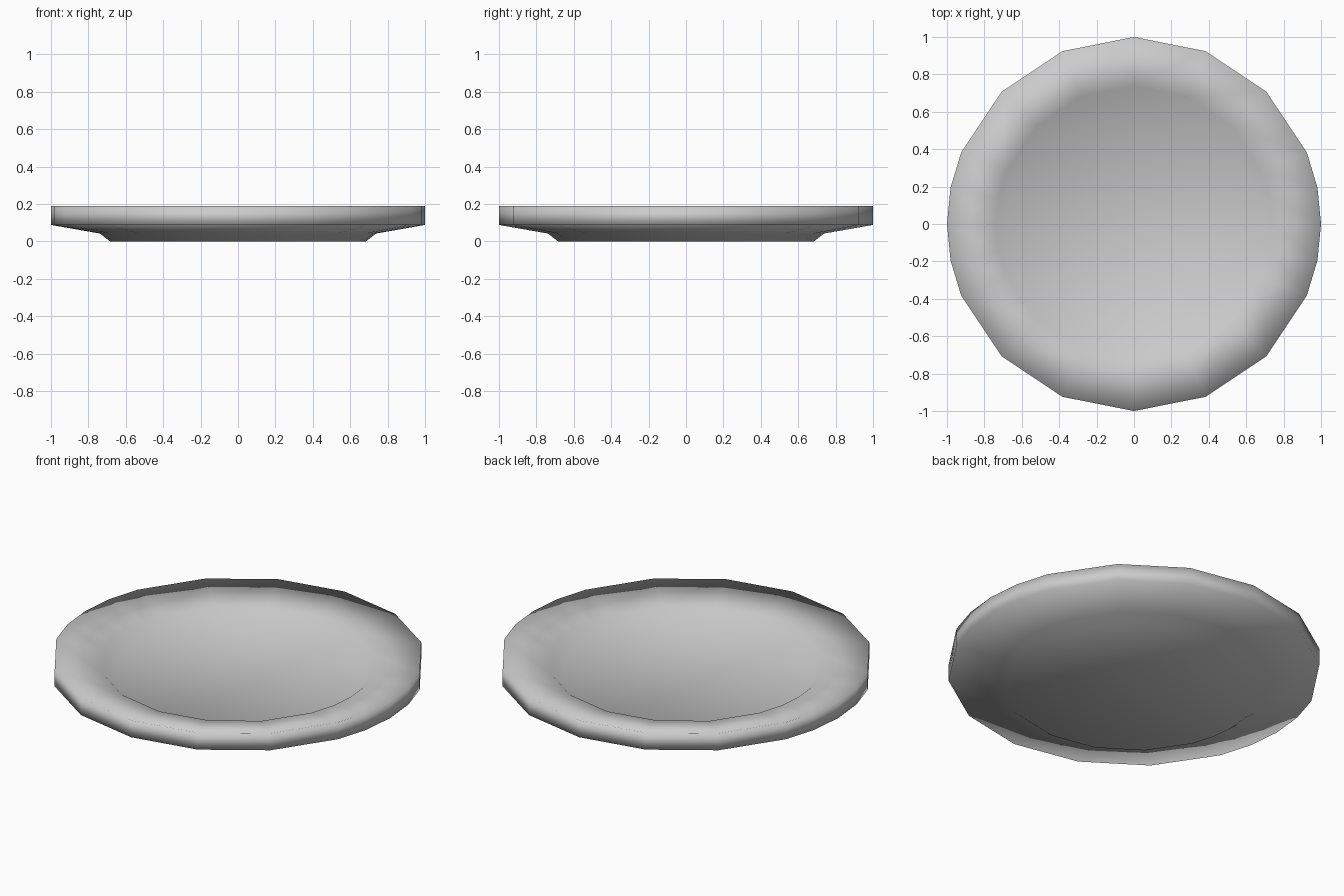
import bpy, bmesh, math

if "Cube" in bpy.data.objects:
    bpy.data.objects.remove(bpy.data.objects["Cube"])

# Half profile (radius, height) of the underside; the top is the same shape raised
THICK = 0.1
UNDER = [(0.684, 0.0), (0.738, 0.042), (1.0, 0.088)]
profile = UNDER + [(r, z + THICK) for r, z in reversed(UNDER)]

# Sixteen sides, with one extra cut each side of the x axis
degrees = sorted([i * 22.5 for i in range(16)] + [11.25, 168.75, 191.25, 348.75])
angles = [math.radians(d) for d in degrees]

bm = bmesh.new()
rings = [[bm.verts.new((r * math.cos(a), r * math.sin(a), z)) for a in angles]
         for r, z in profile]
n = len(angles)

# Rim and foot bands
for low, high in zip(rings, rings[1:]):
    for i in range(n):
        j = (i + 1) % n
        bm.faces.new((low[i], low[j], high[j], high[i]))

# Flat base and well
bm.faces.new(list(reversed(rings[0])))
bm.faces.new(rings[-1])
bmesh.ops.recalc_face_normals(bm, faces=bm.faces)
for f in bm.faces:
    f.smooth = True

mesh = bpy.data.meshes.new("plate")
bm.to_mesh(mesh)
bm.free()
plate = bpy.data.objects.new("plate", mesh)
bpy.context.collection.objects.link(plate)
